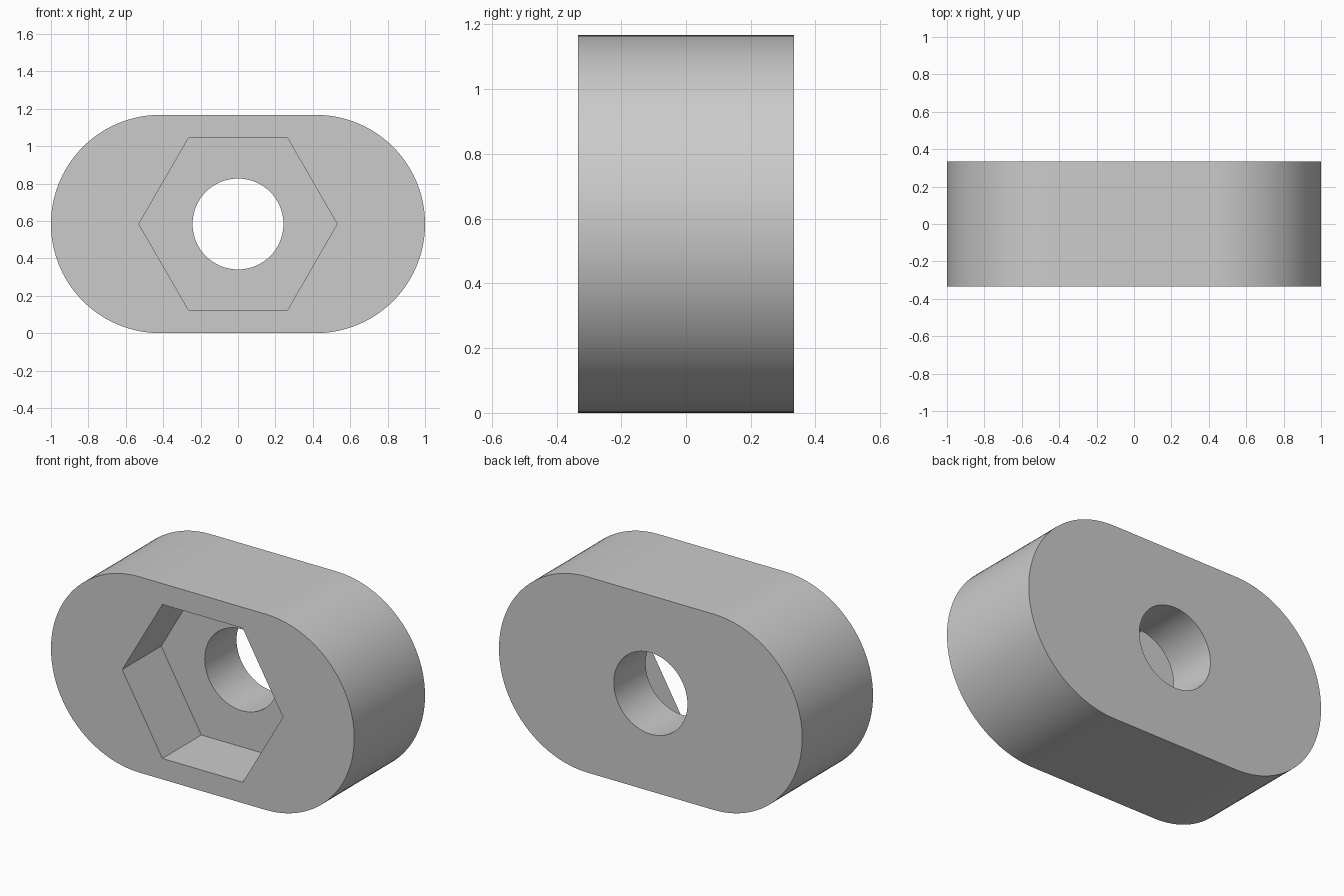
import bpy, bmesh
from math import cos, sin, pi, radians

if "Cube" in bpy.data.objects:
    bpy.data.objects.remove(bpy.data.objects["Cube"], do_unlink=True)

WIDTH, HEIGHT, DEPTH = 2.0, 1.167, 0.667
RADIUS = HEIGHT / 2
FRONT, BACK = -DEPTH / 2, DEPTH / 2
POCKET_DEPTH = 0.367

grey = bpy.data.materials.new("plain_grey")
grey.use_nodes = True
grey.diffuse_color = (0.6, 0.6, 0.6, 1)
grey.node_tree.nodes["Principled BSDF"].inputs["Base Color"].default_value = (0.6, 0.6, 0.6, 1)


def arc(cx, r, start, sweep, steps):
    """Points along an arc in the x-z plane, at mid height."""
    return [(cx + r * cos(start + sweep * i / steps),
             RADIUS + r * sin(start + sweep * i / steps)) for i in range(steps + 1)]


def prism(name, outline, y0, y1):
    """Extrude an x-z outline from y0 to y1."""
    bm = bmesh.new()
    base = bm.faces.new([bm.verts.new((x, y0, z)) for x, z in outline])
    top = bmesh.ops.extrude_face_region(bm, geom=[base])["geom"]
    verts = [v for v in top if isinstance(v, bmesh.types.BMVert)]
    bmesh.ops.translate(bm, verts=verts, vec=(0, y1 - y0, 0))
    bmesh.ops.recalc_face_normals(bm, faces=bm.faces)
    mesh = bpy.data.meshes.new(name)
    bm.to_mesh(mesh)
    bm.free()
    mesh.materials.append(grey)
    obj = bpy.data.objects.new(name, mesh)
    bpy.context.collection.objects.link(obj)
    return obj


# Body with two half-round ends
end = WIDTH / 2 - RADIUS
body = prism("spacer_body",
             arc(end, RADIUS, -pi / 2, pi, 48) + arc(-end, RADIUS, pi / 2, pi, 48),
             FRONT, BACK)

# Hexagonal pocket in the front and round hole right through
cutters = [
    prism("hex_pocket_cutter", arc(0, 0.53, 0, 2 * pi, 6)[:-1], FRONT - 0.1, FRONT + POCKET_DEPTH),
    prism("round_hole_cutter", arc(0, 0.243, 0, 2 * pi, 64)[:-1], FRONT - 0.2, BACK + 0.2),
]

bpy.ops.object.select_all(action="DESELECT")
body.select_set(True)
bpy.context.view_layer.objects.active = body
for cutter in cutters:
    cutter.hide_render = True
    mod = body.modifiers.new(cutter.name, "BOOLEAN")
    mod.operation = "DIFFERENCE"
    mod.solver = "EXACT"
    mod.object = cutter
    bpy.ops.object.modifier_apply(modifier=mod.name)
    bpy.data.objects.remove(cutter, do_unlink=True)

# Smooth round walls, crisp rims and pocket corners
bpy.ops.object.shade_smooth_by_angle(angle=radians(30))
